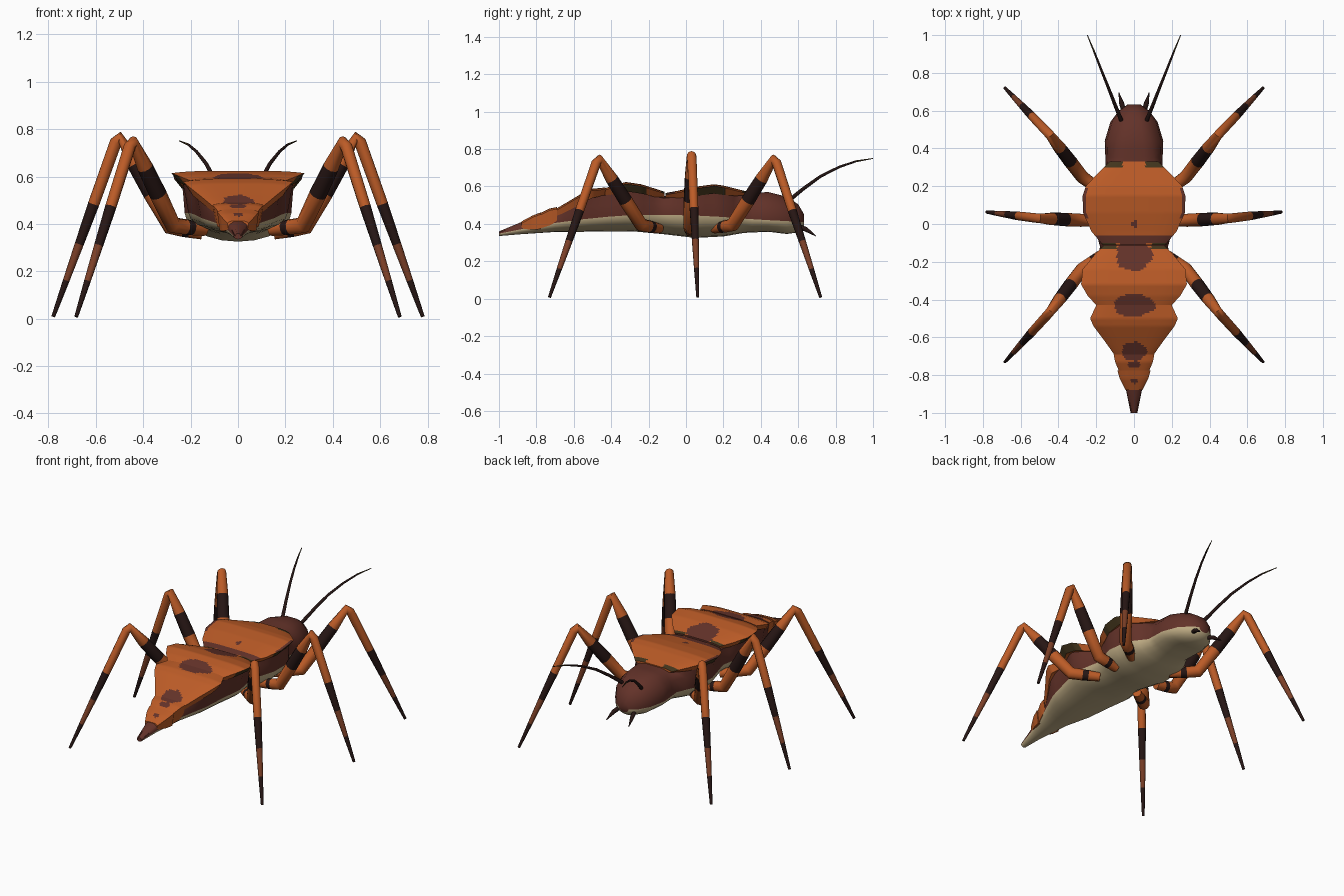
import bpy, bmesh, math
from mathutils import Vector

cube = bpy.data.objects.get("Cube")
if cube:
    bpy.data.objects.remove(cube, do_unlink=True)

COLOURS = {
    "orange": (0.50, 0.105, 0.02),
    "brown": (0.125, 0.032, 0.022),
    "cream": (0.52, 0.41, 0.23),
    "dark": (0.02, 0.008, 0.007),
    "olive": (0.055, 0.035, 0.012),
    "rust": (0.20, 0.05, 0.02),
}
NAMES = list(COLOURS)
ORANGE, BROWN, CREAM, DARK, OLIVE, RUST = range(len(NAMES))
MATS = []
for name, rgb in COLOURS.items():
    m = bpy.data.materials.new(name)
    m.use_nodes = True
    m.diffuse_color = (*rgb, 1)
    bsdf = m.node_tree.nodes["Principled BSDF"]
    bsdf.inputs["Base Color"].default_value = (*rgb, 1)
    bsdf.inputs["Roughness"].default_value = 0.8
    MATS.append(m)


def loft(name, rings, colour, angle=40):
    """Skin closed rings; colour(row, column, centre) picks each face's material."""
    bm = bmesh.new()
    rows = [[bm.verts.new(p) for p in ring] for ring in rings]
    n = len(rows[0])
    for i in range(len(rows) - 1):
        for j in range(n):
            k = (j + 1) % n
            f = bm.faces.new((rows[i][j], rows[i][k], rows[i + 1][k], rows[i + 1][j]))
            f.material_index = colour(i, j, f.calc_center_median())
    for i, row in ((0, rows[0]), (len(rows) - 2, rows[-1])):
        f = bm.faces.new(row)
        f.material_index = colour(i, 0, f.calc_center_median())
    bmesh.ops.recalc_face_normals(bm, faces=bm.faces)
    mesh = bpy.data.meshes.new(name)
    bm.to_mesh(mesh)
    bm.free()
    for m in MATS:
        mesh.materials.append(m)
    obj = bpy.data.objects.new(name, mesh)
    bpy.context.collection.objects.link(obj)
    bpy.ops.object.select_all(action="DESELECT")
    obj.select_set(True)
    bpy.context.view_layer.objects.active = obj
    bpy.ops.object.shade_smooth_by_angle(angle=math.radians(angle))
    return obj


def resample(stations, step):
    """Insert evenly spaced linear steps between stations."""
    out = []
    for a, b in zip(stations, stations[1:]):
        count = max(1, round(abs(b[0] - a[0]) / step))
        out += [[p + (q - p) * i / count for p, q in zip(a, b)] for i in range(count)]
    return out + [list(stations[-1])]


# Body: y, mid half width, top half width, bottom, colour line, top
BODY = [
    (-1.0, .018, .012, .335, .348, .36), (-.88, .042, .035, .345, .372, .41),
    (-.7, .095, .085, .357, .405, .465), (-.55, .155, .18, .358, .425, .54),
    (-.42, .18, .19, .36, .438, .555), (-.28, .21, .235, .36, .448, .58),
    (-.12, .18, .16, .345, .448, .55), (.05, .225, .235, .325, .445, .56),
    (.2, .215, .225, .333, .437, .57), (.31, .15, .11, .352, .428, .565),
    (.44, .155, .09, .358, .42, .57), (.54, .125, .07, .346, .415, .545),
    (.6, .08, .045, .355, .41, .505), (.632, .035, .02, .385, .41, .45),
]


def body_ring(y, wm, wt, zb, zm, zt):
    half = [(wt * .5, zt), (wt, zt - (.012 if wt < wm else 0)),
            (max((wt + wm) / 2, wm * .93), zm + (zt - zm) * .55), (wm, zm)]
    for i in range(1, 5):
        t = i * math.pi / 10
        half.append((wm * math.cos(t), zm - (zm - zb) * math.sin(t)))
    loop = [(0, zt)] + half + [(0, zb)] + [(-x, z) for x, z in reversed(half)]
    return [Vector((x, y, z)) for x, z in loop]


loft("body", [body_ring(*s) for s in resample(BODY, .05)],
     lambda i, j, c: CREAM if 4 <= j <= 13 else BROWN, 60)

# Back plates: y, half width, top height, skirt depth
PLATES = {
    "thorax_plate": [(.33, .13, .572, .02), (.26, .2, .59, .04), (.2, .255, .605, .05),
                     (.15, .272, .612, .05), (.06, .27, .6, .05), (-.04, .225, .578, .04),
                     (-.11, .165, .565, .03)],
    "front_abdomen_plate": [(-.115, .16, .572, .03), (-.17, .215, .59, .045),
                            (-.24, .272, .612, .05), (-.32, .28, .624, .05),
                            (-.38, .245, .61, .05), (-.44, .19, .588, .04)],
    "rear_abdomen_plate": [(-.43, .2, .595, .04), (-.5, .232, .588, .05),
                           (-.54, .215, .573, .055), (-.62, .155, .525, .05),
                           (-.705, .095, .475, .04)],
    "first_tail_plate": [(-.69, .108, .49, .08), (-.73, .1, .482, .09),
                         (-.79, .075, .452, .08)],
    "second_tail_plate": [(-.775, .088, .462, .09), (-.82, .075, .445, .075),
                          (-.88, .045, .413, .04)],
}
# Brown blotches on the back: y, x radius, y radius
SPOTS = [(-.165, .095, .085), (-.43, .11, .06), (-.675, .065, .05),
         (-.745, .035, .018), (-.83, .02, .015), (.0, .012, .02)]
COLS = 32


def plate_ring(y, w, z, d):
    ring = []
    for i in range(COLS + 1):
        u = 2 * i / COLS - 1
        ring.append(Vector((u * w, y, z - .01 * u ** 4)))
    return ring + [Vector((w * .88, y, z - d)), Vector((-w * .88, y, z - d))]


def plate_colour(i, j, c):
    if j >= COLS:
        return OLIVE if abs(c.x) > .235 else ORANGE
    if abs(c.x) > .25 and c.y > 0:
        return BROWN
    if (c.y > .3 and abs(c.x) > .06) or (-.13 < c.y < -.095 and abs(c.x) > .09):
        return OLIVE
    if -.095 < c.y < -.06:
        return BROWN
    for y, rx, ry in SPOTS:
        wobble = 1 + .12 * math.cos(5 * math.atan2(c.y - y, c.x or 1e-6))
        if (c.x / rx) ** 2 + ((c.y - y) / ry) ** 2 < wobble:
            return BROWN
    return ORANGE


for name, stations in PLATES.items():
    loft(name, [plate_ring(*s) for s in resample(stations, .01)], plate_colour, 35)


def tube(name, path, radii, colours, sides=10):
    """Tapered tube with one colour per section and mitred joints."""
    pts = [Vector(p) for p in path]
    rings = []
    for i, p in enumerate(pts):
        before = (p - pts[max(i - 1, 0)]).normalized()
        after = (pts[min(i + 1, len(pts) - 1)] - p).normalized()
        axis = (before + after).normalized()
        side = axis.cross(Vector((-pts[-1].y, pts[-1].x, 0)).normalized()).normalized()
        up = axis.cross(side)
        turns = [2 * math.pi * k / sides for k in range(sides)]
        rings.append([p + (side * math.cos(t) + up * math.sin(t)) * radii[i] for t in turns])
    return loft(name, rings, lambda i, j, c: colours[i], 50)


# Legs: hip, elbow, knee, foot on the left side
LEGS = {
    "front_leg": ((.14, .15, .375), (.275, .25, .395), (.448, .475, .755), (.683, .72, .008)),
    "middle_leg": ((.15, .02, .36), (.285, .02, .39), (.505, .03, .775), (.78, .063, .008)),
    "rear_leg": ((.14, -.14, .375), (.275, -.24, .395), (.448, -.47, .755), (.683, -.73, .008)),
}
# Bands: joint index, fraction to the next joint, radius, colour up to the next band
BANDS = [(0, 0, .026, ORANGE), (0, .4, .031, DARK), (0, .6, .033, ORANGE),
         (1, 0, .036, ORANGE), (1, .36, .037, DARK), (1, .68, .034, ORANGE),
         (2, -.03, .026, ORANGE), (2, .04, .026, ORANGE), (2, .38, .024, DARK),
         (2, .6, .019, RUST), (2, .8, .014, DARK), (2, 1, .008, DARK)]

for side, sx in (("left", 1), ("right", -1)):
    flip = Vector((sx, 1, 1))
    for name, joints in LEGS.items():
        joints = [Vector(p) * flip for p in joints]
        path = []
        for j, t, r, c in BANDS:
            a, b = (joints[j - 1], joints[j]) if t < 0 else (joints[j], joints[j + 1])
            path.append(a.lerp(b, t % 1 if t < 0 else t))
        tube(f"{side}_{name}", path, [b[2] for b in BANDS], [b[3] for b in BANDS])

    # Antenna with a pale-olive tip
    path = [(sx * x, y, z) for x, y, z in
            ((.068, .55, .525), (.1, .63, .59), (.135, .72, .655),
             (.175, .82, .705), (.21, .91, .735), (.247, 1.0, .75))]
    tube(f"{side}_antenna", path, [.011, .0095, .008, .0065, .005, .002],
         [DARK] * 4 + [OLIVE], 8)

    # Mouth feeler
    path = [(sx * x, y, z) for x, y, z in
            ((.05, .585, .39), (.066, .64, .372), (.08, .695, .335))]
    tube(f"{side}_feeler", path, [.013, .013, .002], [DARK] * 2, 8)
